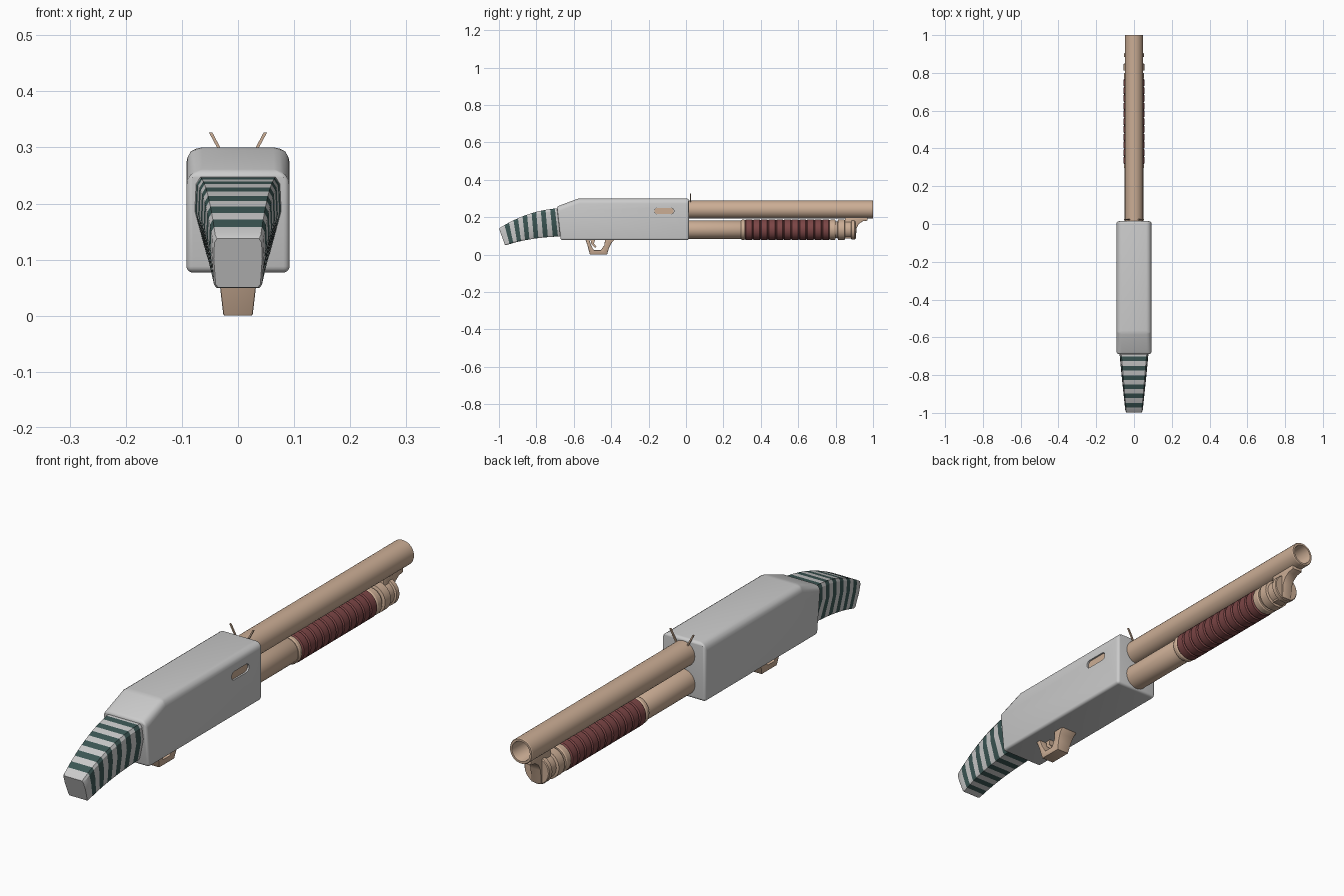
import bpy, bmesh, math
from mathutils import Vector

if "Cube" in bpy.data.objects:
    bpy.data.objects.remove(bpy.data.objects["Cube"])


def material(name, rgb):
    m = bpy.data.materials.new(name)
    m.diffuse_color = (*rgb, 1)
    m.use_nodes = True
    m.node_tree.nodes["Principled BSDF"].inputs["Base Color"].default_value = m.diffuse_color
    return m


TAN = material("tan_metal", (0.60, 0.42, 0.30))
RED = material("dark_red", (0.20, 0.06, 0.06))
GREEN = material("dark_green", (0.045, 0.095, 0.09))
GREY = material("grey", (0.8, 0.8, 0.8))


def finish(name, bm, mats=()):
    bmesh.ops.remove_doubles(bm, verts=bm.verts, dist=1e-5)
    bmesh.ops.recalc_face_normals(bm, faces=bm.faces)
    me = bpy.data.meshes.new(name)
    bm.to_mesh(me)
    bm.free()
    for m in mats:
        me.materials.append(m)
    ob = bpy.data.objects.new(name, me)
    bpy.context.collection.objects.link(ob)
    return ob


def smooth(ob, angle=30):
    bpy.ops.object.select_all(action='DESELECT')
    ob.select_set(True)
    bpy.context.view_layer.objects.active = ob
    for mod in list(ob.modifiers):
        bpy.ops.object.modifier_apply(modifier=mod.name)
    bpy.ops.object.shade_smooth_by_angle(angle=math.radians(angle))
    return ob


def loft(bm, rings, cap=True):
    """Skin a list of closed vertex rings; returns one face list per band."""
    vs = [[bm.verts.new(p) for p in r] for r in rings]
    n = len(vs[0])
    bands = [[bm.faces.new((a[i], a[(i + 1) % n], b[(i + 1) % n], b[i])) for i in range(n)]
             for a, b in zip(vs, vs[1:])]
    if cap:
        bm.faces.new(vs[0])
        bm.faces.new(vs[-1])
    return bands


def lathe(name, profile, z, mat, sides=32):
    """Revolve (y, radius) points about a y-directed axis at height z."""
    bm = bmesh.new()
    ang = [2 * math.pi * i / sides for i in range(sides)]
    loft(bm, [[(r * math.cos(a), y, z + r * math.sin(a)) for a in ang] for y, r in profile], False)
    return smooth(finish(name, bm, [mat]))


def prism(name, pts, x0, x1, mats=(), taper=0.0):
    """Extrude a (y, z) outline along x, optionally wider with height."""
    bm = bmesh.new()
    loft(bm, [[(x * (1 + taper * z), y, z) for y, z in pts] for x in (x0, x1)])
    return finish(name, bm, mats)


def bevel(ob, width, segments=2):
    m = ob.modifiers.new("bevel", 'BEVEL')
    m.width, m.segments = width, segments
    m.limit_method, m.angle_limit = 'ANGLE', math.radians(35)


def slot(yc, zc, half, r, steps=8):
    pts = []
    for side, start in ((1, -90), (-1, 90)):
        for i in range(steps + 1):
            a = math.radians(start + 180 * i / steps)
            pts.append((yc + side * half + r * math.cos(a), zc + r * math.sin(a)))
    return pts


# receiver: sloped-back box, larger rounding along the top
bm = bmesh.new()
outline = [(-0.69, 0.257), (-0.575, 0.30), (0.015, 0.30), (0.015, 0.077), (-0.67, 0.077)]
loft(bm, [[(x, y, z) for y, z in outline] for x in (-0.092, 0.092)])
weight = bm.edges.layers.float.new("bevel_weight_edge")
for e in bm.edges:
    a, b = (v.co for v in e.verts)
    e[weight] = 1.0 if a.x * b.x > 0 and min(a.z, b.z) > 0.2 else 0.4
receiver = finish("receiver", bm)
mod = receiver.modifiers.new("bevel", 'BEVEL')
mod.width, mod.segments, mod.limit_method = 0.028, 4, 'WEIGHT'

# ejection port recess on the right side
cutter = prism("port_cutter", slot(-0.117, 0.233, 0.037, 0.016), 0.080, 0.12)
cutter.hide_render = True
mod = receiver.modifiers.new("port", 'BOOLEAN')
mod.operation, mod.object, mod.solver = 'DIFFERENCE', cutter, 'EXACT'
smooth(receiver)
bpy.data.objects.remove(cutter)
smooth(prism("ejection_port", slot(-0.117, 0.233, 0.036, 0.0155), 0.078, 0.086, [TAN]))

# barrel with open bore
lathe("barrel", [(0.0, 0), (0.0, 0.048), (0.997, 0.048), (1.0, 0.046), (1.0, 0.038),
                 (0.995, 0.036), (0.70, 0.036), (0.70, 0)], 0.241, TAN)

# magazine tube with end rings and cap
lathe("magazine_tube", [(0.0, 0), (0.0, 0.049), (0.30, 0.049), (0.31, 0.044), (0.81, 0.044),
                        (0.813, 0.055), (0.848, 0.055), (0.851, 0.046), (0.882, 0.046),
                        (0.885, 0.053), (0.902, 0.053), (0.905, 0.050), (0.905, 0)], 0.133, TAN)

# pump handle: ribbed sleeve between two collars
ribs, start, end = 11, 0.316, 0.768
step = (end - start) / ribs
profile = [(start, 0.044)]
for i in range(ribs):
    y = start + i * step
    profile += [(y, 0.051), (y + 0.005, 0.0555), (y + step - 0.005, 0.0555), (y + step, 0.051)]
lathe("pump_grip", profile + [(end, 0.044)], 0.133, RED)
for name, y0, y1 in (("pump_rear_collar", 0.295, start), ("pump_front_collar", end, 0.80)):
    lathe(name, [(y0, 0.043), (y0, 0.051), (y0 + 0.005, 0.054), (y1 - 0.005, 0.054),
                 (y1, 0.051), (y1, 0.043)], 0.133, TAN)

# lug joining the magazine cap to the barrel
lug = prism("front_lug", [(0.85, 0.20), (0.97, 0.20), (0.972, 0.182), (0.945, 0.178),
                          (0.924, 0.164), (0.912, 0.140), (0.908, 0.085), (0.85, 0.085)],
            -0.022, 0.022, [TAN])
bevel(lug, 0.003)
smooth(lug)

# trigger guard and trigger
guard = prism("trigger_guard", [(-0.54, 0.085), (-0.527, 0.05), (-0.514, 0.0), (-0.422, 0.0),
                                (-0.412, 0.035), (-0.40, 0.06), (-0.376, 0.085),
                                (-0.432, 0.085), (-0.437, 0.05), (-0.455, 0.024),
                                (-0.493, 0.024), (-0.508, 0.05), (-0.518, 0.085)],
              -0.026, 0.026, [TAN], 4.5)
bevel(guard, 0.003)
smooth(guard)
trigger = prism("trigger", [(-0.512, 0.085), (-0.485, 0.085), (-0.492, 0.058), (-0.478, 0.042),
                            (-0.486, 0.037), (-0.506, 0.055)], -0.010, 0.010, [TAN])
smooth(trigger)

# pair of thin splayed sight prongs
for side, label in ((-1, "left"), (1, "right")):
    bm = bmesh.new()
    h = 0.003
    loft(bm, [[(side * x + dx, 0.024 + dy, z) for dx, dy in ((-h, -h), (h, -h), (h, h), (-h, h))]
              for x, z in ((0.020, 0.273), (0.049, 0.327))])
    finish("sight_prong_" + label, bm, [TAN])


# striped grip: lofted between a top and a bottom curve
def quad(pts, t):
    a, b, c = (Vector((0, *p)) for p in pts)
    return a * (1 - t) ** 2 + b * 2 * t * (1 - t) + c * t * t


def section(t, scale=1.0, shift=0.0):
    top = quad([(-0.69, 0.247), (-0.85, 0.235), (-1.0, 0.14)], t)
    bot = quad([(-0.672, 0.097), (-0.85, 0.09), (-0.967, 0.048)], t)
    w = (0.077 * (1 - t) + 0.046 * t) * scale
    low = 0.72 + 0.2 * t
    half = [(low * 0.9, 0), (low, 0.06), (1, 0.6), (0.97, 0.92), (0.87, 1)]
    loop = half + [(-u, v) for u, v in reversed(half)]
    return [Vector((u * w, shift, 0)) + bot.lerp(top, 0.5 + (v - 0.5) * scale) for u, v in loop]


bands = 12
ts = [0.0] + [0.035 + 0.945 * i / bands for i in range(bands + 1)]
bm = bmesh.new()
strips = loft(bm, [section(0, 0.93, 0.05), section(0, 0.93, 0.006)] + [section(t) for t in ts]
              + [section(1.0, 0.94)])
for i, strip in enumerate(strips[3:3 + bands]):
    for f in strip:
        f.material_index = 1 - i % 2
smooth(finish("striped_grip", bm, [GREY, GREEN]), 25)
